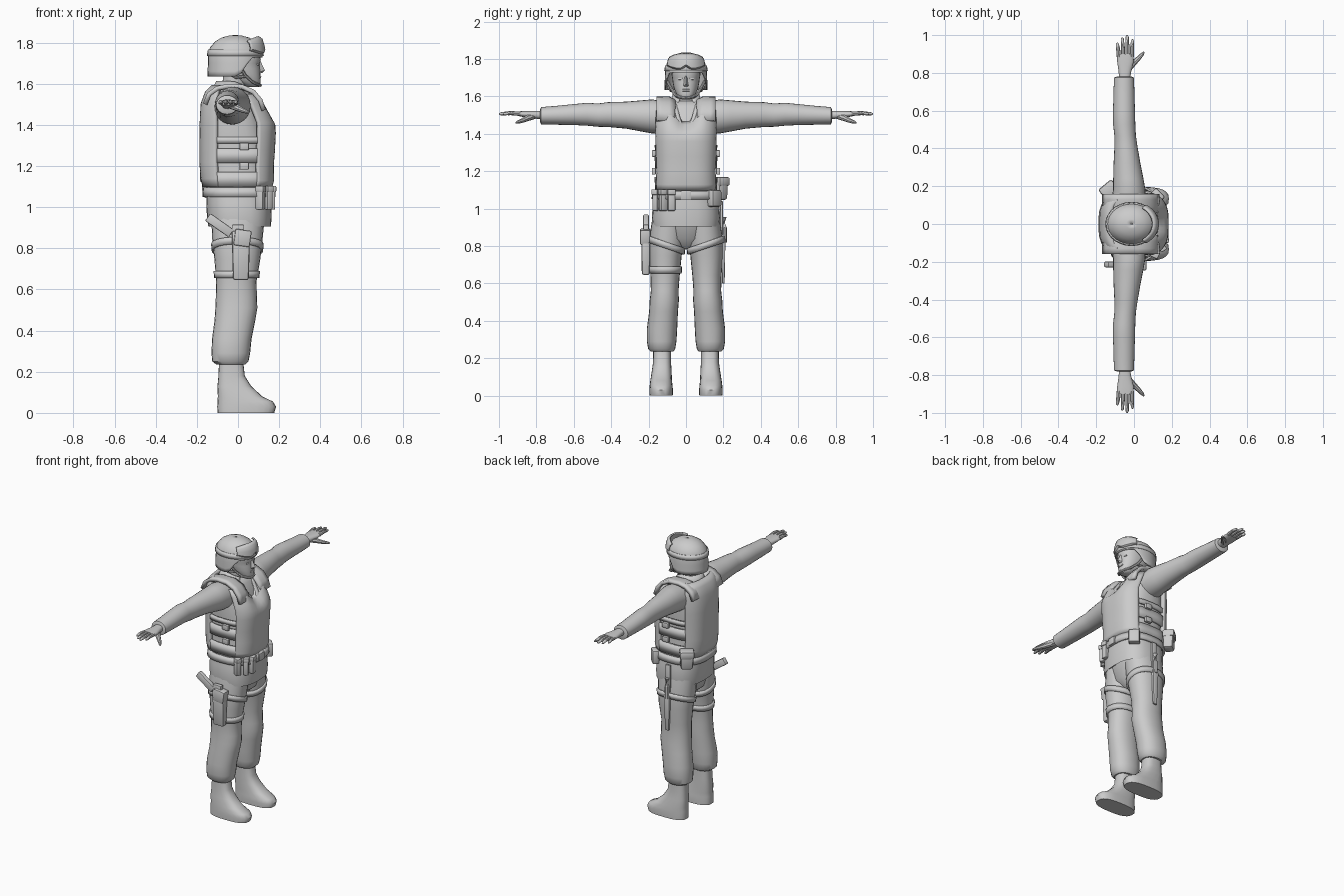
import bpy, bmesh, math
from mathutils import Vector, Matrix


def finish(name, bm, mirror=False, solid=0, angle=40):
    bmesh.ops.recalc_face_normals(bm, faces=bm.faces)
    me = bpy.data.meshes.new(name)
    bm.to_mesh(me)
    bm.free()
    ob = bpy.data.objects.new(name, me)
    bpy.context.collection.objects.link(ob)
    if solid:
        m = ob.modifiers.new("thickness", 'SOLIDIFY')
        m.thickness, m.offset = solid, 0
    if mirror:
        m = ob.modifiers.new("mirror", 'MIRROR')
        m.use_axis = (False, True, False)
    bpy.ops.object.select_all(action='DESELECT')
    ob.select_set(True)
    bpy.context.view_layer.objects.active = ob
    bpy.ops.object.shade_smooth_by_angle(angle=math.radians(angle))
    return ob


def skin(bm, rings, closed, caps):
    n = len(rings[0])
    for a, b in zip(rings, rings[1:]):
        for i in range(n if closed else n - 1):
            j = (i + 1) % n
            bm.faces.new((a[i], a[j], b[j], b[i]))
    if caps:
        bm.faces.new(rings[0])
        bm.faces.new(rings[-1])


def loft(name, secs, axis='z', n=2.0, arc=None, warp=None, caps=True, segs=24, **kw):
    """secs: (position, centre a, centre b, radius a, radius b); arc in degrees makes an open shell."""
    bm = bmesh.new()
    rings = []
    for p, c1, c2, r1, r2 in secs:
        ring = []
        for i in range(segs):
            t = (math.radians(arc[0] + (arc[1] - arc[0]) * i / (segs - 1)) if arc
                 else 2 * math.pi * i / segs)
            c, s = math.cos(t), math.sin(t)
            a = c1 + r1 * math.copysign(abs(c) ** (2 / n), c)
            b = c2 + r2 * math.copysign(abs(s) ** (2 / n), s)
            co = Vector((a, b, p) if axis == 'z' else (a, p, b))
            ring.append(bm.verts.new(warp(co) if warp else co))
        rings.append(ring)
    skin(bm, rings, not arc, caps and not arc and not kw.get("solid"))
    return finish(name, bm, **kw)


def tube(name, pts, radii, segs=8, **kw):
    bm = bmesh.new()
    pts = [Vector(p) for p in pts]
    rings = []
    for i, p in enumerate(pts):
        d = pts[min(i + 1, len(pts) - 1)] - pts[max(i - 1, 0)]
        q = d.to_track_quat('Z', 'Y')
        rings.append([bm.verts.new(p + q @ Vector((radii[i] * math.cos(k * 2 * math.pi / segs),
                      radii[i] * math.sin(k * 2 * math.pi / segs), 0))) for k in range(segs)])
    skin(bm, rings, True, True)
    return finish(name, bm, **kw)


def box(name, loc, size, rot=(0, 0, 0), taper=1.0, bev=0.007, **kw):
    bm = bmesh.new()
    bmesh.ops.create_cube(bm, size=1)
    for v in bm.verts:
        k = taper if v.co.z < 0 else 1
        v.co = Vector((v.co.x * size[0] * k, v.co.y * size[1] * k, v.co.z * size[2]))
    bmesh.ops.bevel(bm, geom=bm.edges[:], offset=bev, segments=2, affect='EDGES', profile=0.5)
    R = Matrix.Rotation(math.radians(rot[2]), 4, 'Z') @ Matrix.Rotation(math.radians(rot[1]), 4, 'Y')
    bm.transform(Matrix.Translation(loc) @ R)
    return finish(name, bm, **kw)


# trousers and boots
loft("trouser_leg", [(.235, -.035, .128, .07, .06), (.25, -.037, .13, .088, .072), (.29, -.035, .13, .094, .079),
     (.36, -.03, .128, .096, .081), (.45, -.015, .12, .099, .077), (.51, -.008, .116, .102, .078),
     (.56, -.008, .114, .1, .074), (.64, -.008, .112, .098, .078), (.75, -.003, .11, .112, .087),
     (.84, -.003, .1, .122, .097), (.95, 0, .09, .13, .09)], n=2.2, mirror=True)
loft("pelvis", [(.785, 0, 0, .05, .04), (.84, 0, 0, .11, .12), (.95, 0, 0, .135, .165)], n=2.3)
loft("boot", [(0, .038, .133, .138, .062), (.03, .042, .133, .143, .063), (.055, .035, .133, .135, .061),
     (.08, .01, .133, .108, .058), (.13, -.018, .13, .082, .053), (.18, -.031, .128, .064, .048),
     (.26, -.034, .128, .058, .047)], n=2.7, mirror=True)

# jacket body with hem, sleeves and collar
loft("jacket", [(.93, .008, 0, .135, .165), (.905, .008, 0, .152, .178), (.95, .006, 0, .157, .183),
     (1.02, .004, 0, .158, .178), (1.1, 0, 0, .155, .16), (1.2, -.005, 0, .15, .15), (1.35, -.01, 0, .15, .152),
     (1.48, -.025, 0, .125, .155), (1.545, -.03, 0, .1, .145), (1.575, -.03, 0, .07, .09)], n=2.6, angle=50)
loft("sleeve", [(.11, -.03, 1.485, .09, .085), (.18, -.025, 1.493, .086, .091), (.24, -.03, 1.496, .08, .083),
     (.32, -.037, 1.5, .071, .072), (.42, -.043, 1.503, .06, .066), (.47, -.047, 1.5, .057, .062),
     (.53, -.052, 1.505, .059, .061), (.6, -.053, 1.503, .058, .056), (.7, -.053, 1.499, .055, .05),
     (.775, -.053, 1.497, .053, .046), (.78, -.052, 1.497, .04, .034)], axis='y', mirror=True)
loft("collar", [(1.54, -.03, 0, .105, .1), (1.58, -.03, 0, .085, .075), (1.61, -.027, 0, .074, .066)],
     arc=(32, 328), solid=.012, warp=lambda v: Vector((v.x, v.y, v.z - max(0, v.x + .02) * .4)))

# hands
loft("palm", [(.765, -.05, 1.5, .028, .024), (.81, -.048, 1.502, .034, .02), (.86, -.045, 1.505, .044, .017),
     (.9, -.046, 1.508, .044, .012)], axis='y', n=2.4, mirror=True)
for nm, x, tx, tip in (("little", -.08, -.088, .96), ("ring", -.057, -.062, .988),
                       ("middle", -.034, -.036, 1.0), ("index", -.012, -.008, .978)):
    mid = (.89 + tip) / 2
    tube(nm + "_finger", [(x, .885, 1.507), ((x + tx) / 2, mid, 1.511), (tx, tip - .008, 1.507), (tx, tip, 1.506)],
         [.0115, .0105, .008, .003], mirror=True)
tube("thumb", [(-.04, .81, 1.497), (-.005, .85, 1.483), (.025, .878, 1.47), (.045, .9, 1.463), (.053, .91, 1.46)],
     [.018, .016, .012, .009, .004], mirror=True)

# vest: front and back panels, shoulder straps, side bands
def neckline(v):
    if v.z > 1.38:
        v.z = 1.38 + (v.z - 1.38) * min(1, .35 + .65 * abs(v.y) / .09)
    return v


loft("vest_front", [(1.1, 0, 0, .155, .157), (1.13, 0, 0, .163, .16), (1.2, 0, 0, .162, .156), (1.28, 0, 0, .168, .16),
     (1.36, 0, 0, .172, .162), (1.41, 0, 0, .17, .163), (1.45, -.01, 0, .16, .162), (1.5, -.02, 0, .143, .16),
     (1.545, -.03, 0, .115, .158)], n=3, arc=(-66, 66), warp=neckline, solid=.024)
loft("vest_back", [(1.1, 0, 0, .16, .157), (1.14, 0, 0, .17, .16), (1.22, 0, 0, .176, .158), (1.4, 0, 0, .175, .163),
     (1.5, -.01, 0, .16, .162), (1.555, -.02, 0, .13, .158), (1.585, -.03, 0, .09, .13)], n=3,
     arc=(116, 244), solid=.024)
bm = bmesh.new()
path = [(.125, 1.47), (.108, 1.52), (.075, 1.56), (.02, 1.585), (-.05, 1.588), (-.1, 1.578), (-.14, 1.55), (-.16, 1.5)]
skin(bm, [[bm.verts.new((x, y, z - (.012 if y < .07 else 0))) for y in (.06, .09, .13, .158)] for x, z in path],
     False, False)
finish("shoulder_strap", bm, mirror=True, solid=.022)
for nm, z0, z1, arc in (("lower", 1.1, 1.17, (40, 140)), ("middle", 1.215, 1.285, (40, 140)),
                        ("upper", 1.31, 1.34, (50, 130))):
    loft(nm + "_side_band", [(z0, 0, 0, .16, .158), (z1, 0, 0, .16, .16)], n=3, arc=arc, solid=.016, mirror=True)
for z in (1.2, 1.295):
    box("side_buckle", (.03, .172, z), (.045, .022, .035), bev=.004, mirror=True)
for y in (-.07, .07):
    loft("lapel", [(1.42, .13, y * .2, .008, .006), (1.48, .115, y * .6, .01, .014),
         (1.56, .05, y * .95, .012, .016)], segs=10)

# belt with pouches
loft("belt", [(1.05, .002, 0, .168, .178), (1.095, .002, 0, .165, .17)], n=2.6, solid=.014, segs=32)
for i, (x, y, r) in enumerate(((.163, -.078, 8), (.146, -.122, 30), (.108, -.16, 65))):
    box("ammo_pouch", (x, y, 1.045), (.032, .04, .115), (0, 0, r))
    box("ammo_pouch_flap", (x + .003, y - .001, 1.088), (.036, .044, .03), (0, 0, r), bev=.005)
box("canteen_pouch", (-.13, .178, 1.105), (.085, .07, .12), (0, 0, 40), taper=.88, bev=.016)
box("canteen_flap", (-.132, .18, 1.145), (.09, .075, .05), (0, 0, 40), bev=.012)
box("side_pouch", (.125, .152, 1.055), (.07, .045, .09), (0, 0, -45), bev=.01)
box("belt_buckle", (.175, 0, 1.073), (.014, .055, .05), bev=.004)

# thigh straps, holster with grip, knife sheath
loft("thigh_strap", [(.785, -.003, .107, .118, .093), (.82, -.003, .105, .121, .095)], n=2.2, solid=.014,
     warp=lambda v: Vector((v.x, v.y, v.z + (v.y - .1) * .35)), mirror=True)
loft("lower_thigh_strap", [(.655, -.006, -.112, .103, .082), (.69, -.006, -.112, .106, .084)], n=2.2, solid=.014)
box("holster", (.014, -.215, .765), (.09, .05, .24), taper=.85, bev=.012)
box("holster_cover", (.022, -.218, .85), (.08, .056, .08), (0, 8, 0), bev=.008)
box("pistol_grip", (-.09, -.214, .912), (.14, .03, .045), (0, 35, 0), bev=.006)
box("pistol_slide", (.0, -.214, .89), (.06, .028, .05), bev=.005)
box("knife_sheath", (0, .2, .72), (.045, .022, .24), taper=.6, bev=.005)
tube("knife_handle", [(0, .202, .82), (0, .204, .9), (0, .202, .955)], [.016, .014, .016])
box("sheath_hanger", (0, .19, .95), (.035, .014, .18), bev=.004)

# head
loft("neck", [(1.5, -.03, 0, .065, .062), (1.58, -.018, 0, .058, .055), (1.66, -.01, 0, .062, .058)])
loft("head", [(1.583, .075, 0, .025, .022), (1.592, .066, 0, .042, .036), (1.615, .044, 0, .065, .053),
     (1.645, .022, 0, .087, .065), (1.675, .01, 0, .097, .071), (1.7, .007, 0, .098, .074),
     (1.715, .006, 0, .105, .077), (1.76, 0, 0, .105, .08), (1.79, -.005, 0, .08, .06)], n=2.3)
bm = bmesh.new()
q = [bm.verts.new(c) for c in ((.1, -.009, 1.71), (.1, .009, 1.71), (.1, .017, 1.655), (.1, -.017, 1.655),
                               (.11, 0, 1.708), (.131, 0, 1.665), (.118, 0, 1.652))]
for f in ((0, 4, 5, 3), (4, 1, 2, 5), (5, 2, 6), (3, 5, 6), (3, 6, 2), (0, 1, 4), (0, 3, 2, 1)):
    bm.faces.new([q[i] for i in f])
finish("nose", bm)
box("lips", (.106, 0, 1.633), (.014, .04, .013), bev=.005)
box("eye", (.097, .03, 1.694), (.012, .026, .01), (0, 0, 15), bev=.004, mirror=True)

# helmet with raised front edge, goggles and chin strap
def brim(v):
    t = min(1, max(0, (v.x + .005) / .08))
    if v.z < 1.75:
        v.z = 1.75 - (1.75 - v.z) * (1 - .8 * t * t * (3 - 2 * t))
    return v


loft("helmet", [(1.635, -.014, 0, .131, .112), (1.66, -.014, 0, .131, .112), (1.7, -.013, 0, .13, .11),
     (1.745, -.013, 0, .13, .108), (1.775, -.013, 0, .12, .1), (1.803, -.013, 0, .096, .081),
     (1.821, -.013, 0, .066, .055), (1.831, -.013, 0, .03, .025), (1.833, -.013, 0, .004, .004)],
     warp=brim, solid=.006, segs=28)
loft("goggle_strap", [(1.735, -.013, 0, .134, .112), (1.765, -.013, 0, .128, .107)], solid=.01, segs=28)


def lens(v):
    k = min(1, abs(v.y) / .09)
    v.z = 1.782 + (v.z - 1.782) * (1 - .5 * k ** 3)
    if v.z < 1.77:
        v.z += .02 * max(0, 1 - k * 3)
    return v


loft("goggles", [(1.742, -.015, 0, .132, .11), (1.752, -.015, 0, .143, .116), (1.785, -.015, 0, .139, .113),
     (1.815, -.015, 0, .13, .108), (1.827, -.015, 0, .113, .1)], arc=(-58, 58), warp=lens, solid=.01)
tube("chin_strap", [(.01, .098, 1.68), (.035, .078, 1.64), (.07, .058, 1.608), (.1, .03, 1.594), (.108, 0, 1.592)],
     [.008] * 5, mirror=True)
tube("nape_strap", [(-.05, .095, 1.65), (-.01, .08, 1.63), (.035, .076, 1.635)], [.007] * 3, mirror=True)
